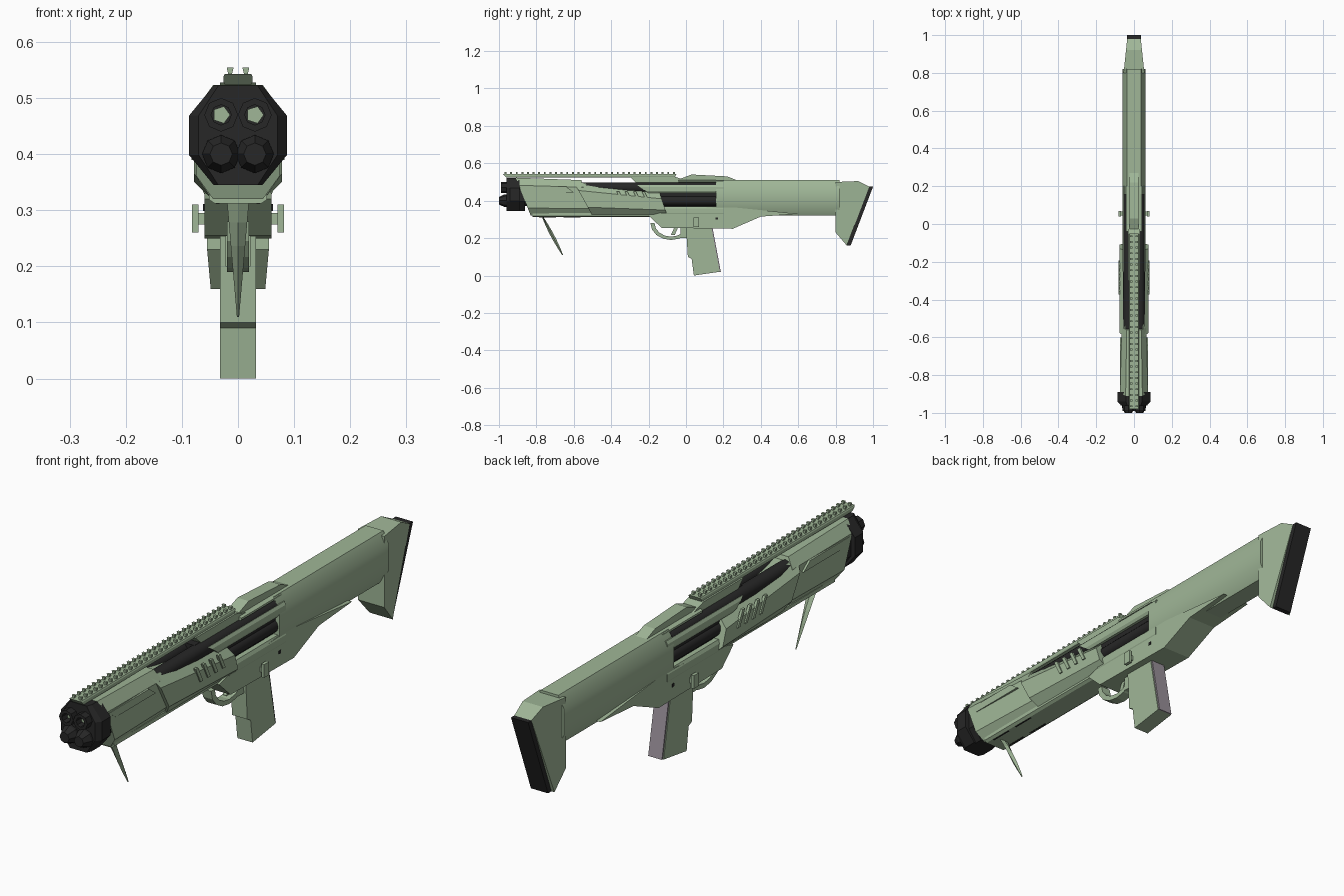
import bpy, bmesh, math

cube = bpy.data.objects.get("Cube")
if cube:
    bpy.data.objects.remove(cube)


def material(name, red, green, blue):
    mat = bpy.data.materials.new(name)
    mat.use_nodes = True
    mat.diffuse_color = (red, green, blue, 1)
    mat.node_tree.nodes["Principled BSDF"].inputs["Base Color"].default_value = (red, green, blue, 1)
    return mat


GREEN = material("sage green", 0.35, 0.47, 0.31)
BLACK = material("matt black", 0.02, 0.02, 0.02)
GREY = material("warm grey", 0.32, 0.28, 0.32)

# Shared levels and widths
TOP, FLOOR, BODY = 0.51, 0.32, 0.062
UPPER, LOWER, PAIR = 0.47, 0.4, 0.03
MUZZLE = -0.94
SIDES = (("left", 1), ("right", -1))


def finish(name, bm, mat, smooth=False):
    bmesh.ops.recalc_face_normals(bm, faces=bm.faces)
    mesh = bpy.data.meshes.new(name)
    bm.to_mesh(mesh)
    bm.free()
    mesh.materials.append(mat)
    part = bpy.data.objects.new(name, mesh)
    bpy.context.collection.objects.link(part)
    if smooth:
        bpy.ops.object.select_all(action='DESELECT')
        part.select_set(True)
        bpy.context.view_layer.objects.active = part
        bpy.ops.object.shade_smooth_by_angle(angle=math.radians(35))


def skin(bm, rings):
    """Join rings of points into a closed body."""
    loops = [[bm.verts.new(point) for point in ring] for ring in rings]
    count = len(loops[0])
    for near, far in zip(loops, loops[1:]):
        for i in range(count):
            j = (i + 1) % count
            bm.faces.new((near[i], near[j], far[j], far[i]))
    bm.faces.new(loops[0])
    bm.faces.new(loops[-1])


def block(name, mat, front, back, low, high, half, back_high=None, back_half=None,
          lean=0, back_lean=0, flat=0.6, cut=0.25, smooth=False):
    """Eight-sided bar along y; lean moves the top edge of an end along y."""
    def ring(y, top, width, shift):
        drop = cut * (top - low)
        right = [(width * flat, top), (width, top - drop), (width, low + drop), (width * flat, low)]
        outline = right + [(-x, z) for x, z in reversed(right)]
        return [(x, y + shift * (z - low) / (top - low), z) for x, z in outline]

    bm = bmesh.new()
    skin(bm, [ring(front, high, half, lean),
              ring(back, back_high or high, back_half or half, back_lean)])
    finish(name, bm, mat, smooth)


def prism(name, mat, profile, half, x=0, back_half=None):
    """Side profile of (y, z) points given a width, which may taper to the back."""
    start = min(y for y, z in profile)
    length = max(y for y, z in profile) - start
    slope = ((back_half or half) - half) / length
    bm = bmesh.new()
    skin(bm, [[(x + sign * (half + slope * (y - start)), y, z) for y, z in profile]
              for label, sign in SIDES])
    finish(name, bm, mat)


def plate(name, mat, y, z, length, height, half, x=0, slant=0):
    """Box centred on y and z whose top is pushed along y by slant."""
    a, b = length / 2, height / 2
    prism(name, mat, [(y - a - slant, z - b), (y + a - slant, z - b),
                      (y + a + slant, z + b), (y - a + slant, z + b)], half, x)


def turned(name, mat, x, z, steps, sides=12):
    """Turned shape along y from (y, radius) steps."""
    angles = [math.tau * i / sides for i in range(sides)]
    bm = bmesh.new()
    skin(bm, [[(x + radius * math.cos(a), y, z + radius * math.sin(a)) for a in angles]
              for y, radius in steps])
    finish(name, bm, mat, smooth=sides > 8)


# Stock, flared butt and its pad
block("stock", GREEN, 0.16, 0.82, FLOOR, TOP, BODY, smooth=True)
butt_top, butt_tip = (0.98, 0.475), (0.86, 0.16)
prism("butt", GREEN, [(0.8, 0.5), (0.8, 0.23), butt_tip, butt_top, (0.92, 0.505)],
      half=0.055, back_half=0.036)
prism("butt_pad", BLACK, [butt_tip, butt_top] + [(y + 0.02, z) for y, z in (butt_top, butt_tip)],
      half=0.036)

# Receiver around the open side ports
block("receiver_side_band", GREEN, -0.2, 0.2, 0.44, 0.483, BODY, lean=-0.06, flat=0.9)
block("receiver_floor", GREEN, -0.14, 0.2, FLOOR, 0.37, BODY, flat=0.9)
block("receiver_top", GREEN, -0.04, 0.2, 0.495, TOP, 0.042, flat=0.8)
block("inner_core", BLACK, -0.3, 0.17, 0.35, 0.498, 0.045)
prism("lower_receiver", GREEN, [(-0.2, FLOOR), (-0.13, 0.255), (0.25, 0.25), (0.4, 0.315),
                                (0.6, 0.33), (0.2, 0.37), (-0.1, 0.345)], half=0.06)
prism("rear_sight_hump", GREEN, [(-0.05, TOP), (0.03, 0.54), (0.22, 0.53), (0.27, TOP)], half=0.024)

# Pump grip and front shroud
block("pump_grip", GREEN, -0.5, -0.1, FLOOR, 0.5, 0.078, back_high=0.44, lean=-0.1, back_lean=-0.04)
block("front_shroud", GREEN, -0.83, -0.5, FLOOR, 0.523, 0.074, back_high=TOP, back_half=0.064,
      lean=-0.08, back_lean=-0.06, cut=0.2)
block("lower_spine", GREEN, -0.82, -0.1, 0.312, 0.34, 0.052, flat=0.8)

for label, sign in SIDES:
    # Raised ribs and creases on the side panels
    for i in range(4):
        plate(f"{label}_pump_rib_{i}", GREEN, -0.35 + i * 0.045, 0.42, length=0.015, height=0.06,
              half=0.005, x=sign * 0.078, slant=-0.015)
    plate(f"{label}_shroud_crease", GREEN, -0.74, 0.46, length=0.24, height=0.03,
          half=0.004, x=sign * 0.071, slant=-0.02)
    # Selector knob, pin and dark slots
    plate(f"{label}_selector_stem", GREEN, 0.055, 0.285, length=0.02, height=0.02,
          half=0.012, x=sign * 0.065)
    plate(f"{label}_selector_knob", GREEN, 0.055, 0.285, length=0.03, height=0.05,
          half=0.006, x=sign * 0.076)
    plate(f"{label}_receiver_pin", BLACK, 0.165, 0.305, length=0.012, height=0.012,
          half=0.002, x=sign * 0.06)
    for i in range(2):
        plate(f"{label}_bottom_slot_{i}", BLACK, -0.74 + i * 0.13, 0.313, length=0.09,
              height=0.004, half=0.003, x=sign * 0.036)
    # Barrel over magazine tube, each with a muzzle ring
    x = sign * PAIR
    turned(f"{label}_barrel", BLACK, x, UPPER, [(MUZZLE, 0.028), (0.16, 0.028)])
    turned(f"{label}_magazine", BLACK, x, LOWER, [(MUZZLE, 0.027), (0.16, 0.027)])
    ring_front = MUZZLE - 0.05
    turned(f"{label}_muzzle_ring", BLACK, x, UPPER, [
        (MUZZLE, PAIR), (ring_front, PAIR), (ring_front, 0.018), (MUZZLE - 0.02, 0.018)], sides=8)
    turned(f"{label}_bore", GREEN, x, UPPER, [(MUZZLE - 0.024, 0.016), (MUZZLE, 0.016)], sides=5)
    turned(f"{label}_magazine_cap", BLACK, x, LOWER, [
        (MUZZLE, 0.034), (MUZZLE - 0.03, 0.034), (-1, 0.02)], sides=8)

block("muzzle_block", BLACK, MUZZLE, -0.89, 0.345, 0.522, 0.087, flat=0.5, cut=0.3)
block("muzzle_face", BLACK, MUZZLE - 0.02, MUZZLE, 0.345, 0.522, 0.07, back_half=0.087, flat=0.5, cut=0.3)
block("muzzle_collar", BLACK, -0.89, -0.86, 0.345, TOP, 0.07, flat=0.5, cut=0.3)

# Top rail with two rows of flared teeth
block("top_rail", GREEN, -0.96, -0.06, 0.524, 0.543, 0.026, lean=-0.02, back_lean=0.01, flat=0.9)
prism("rail_bracket", GREEN, [(-0.3, 0.528), (-0.06, 0.528), (0, TOP), (-0.1, UPPER), (-0.24, UPPER)],
      half=0.032)
bm = bmesh.new()
for i in range(31):
    for label, sign in SIDES:
        x, y, depth = sign * 0.014, -0.965 + i * 0.03, 0.005
        skin(bm, [[(x - w, y - depth, z), (x + w, y - depth, z), (x + w, y + depth, z), (x - w, y + depth, z)]
                  for z, w in ((0.541, 0.003), (0.554, 0.006))])
finish("rail_teeth", bm, GREEN)

# Pistol grip with grey back strap
grip_heel, grip_root = (0.18, 0.02), (0.135, 0.26)
prism("pistol_grip", GREEN, [(0, 0.26), (0.01, 0.1), (0.03, 0.09), (0.042, 0), grip_heel, grip_root],
      half=0.032)
prism("grip_back_strap", GREY, [grip_root, grip_heel] + [(y + 0.006, z) for y, z in (grip_heel, grip_root)],
      half=0.029)

# Trigger and its curved guard
arc = [(math.cos(a), math.sin(a)) for a in (math.pi * (1 + i / 8) for i in range(9))]
outer, inner = [[(-0.08 + 0.11 * size * c, 0.28 + 0.09 * size * s) for c, s in arc] for size in (1, 0.8)]
prism("trigger_guard", GREEN, outer + inner[::-1], half=0.02)
plate("trigger", GREEN, -0.06, 0.24, length=0.02, height=0.045, half=0.008, slant=0.01)
plate("guard_web", GREEN, 0, 0.23, length=0.06, height=0.06, half=0.022)

# Thin tapering spike under the front
bm = bmesh.new()
rings = []
for i in range(6):
    t = i / 5
    y, z = -0.77 + 0.11 * t, FLOOR - 0.21 * t
    width, depth = 0.018 * (1 - t) + 0.002, 0.008 * math.sin(math.pi * t) + 0.003
    rings.append([(-width, y, z), (0, y - depth, z), (width, y, z), (0, y + depth, z)])
skin(bm, rings)
finish("front_spike", bm, GREEN)
